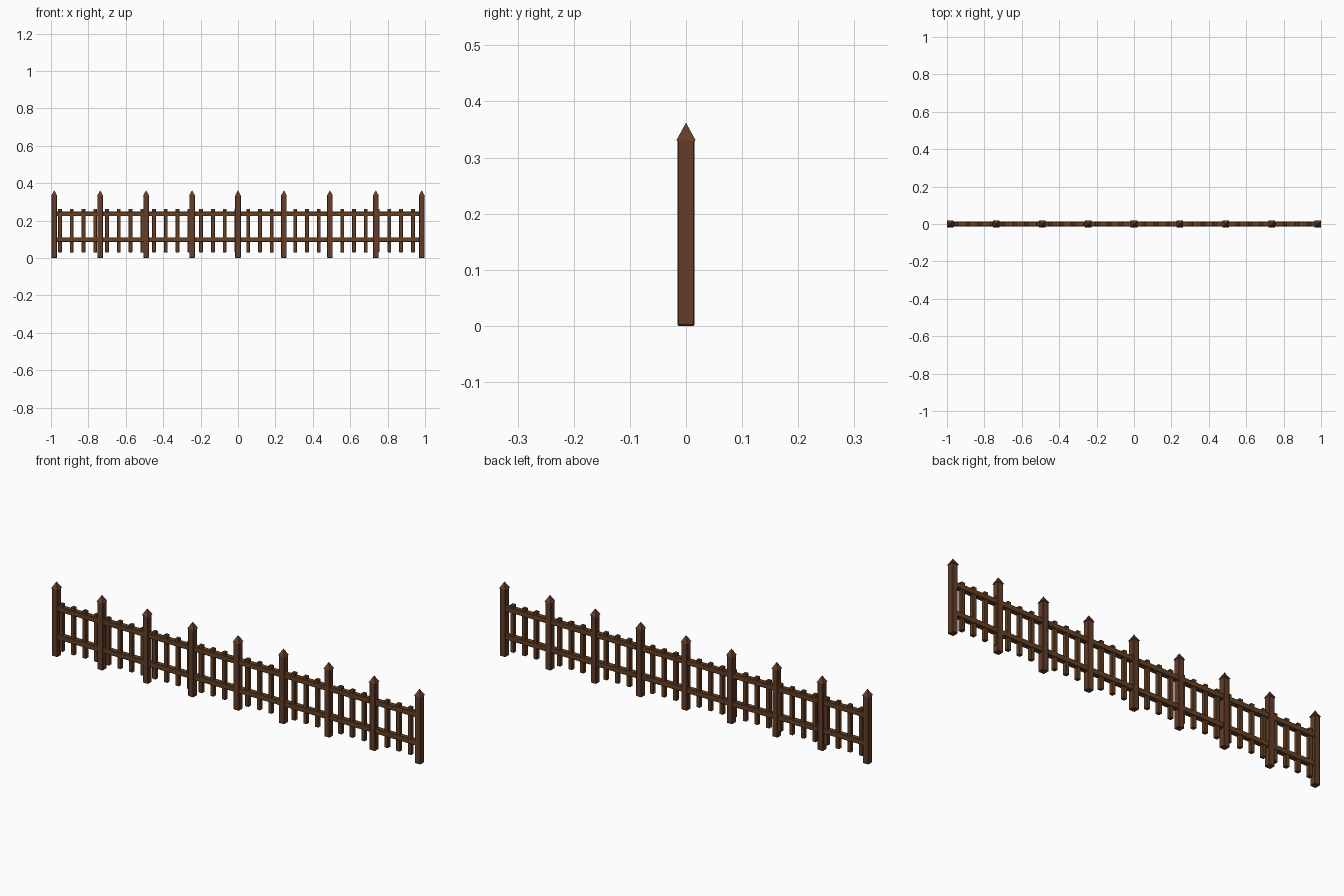
import bpy
import bmesh

cube = bpy.data.objects.get("Cube")
if cube:
    bpy.data.objects.remove(cube, do_unlink=True)


def material(name, rgb):
    m = bpy.data.materials.new(name)
    m.use_nodes = True
    m.diffuse_color = (*rgb, 1)
    m.node_tree.nodes["Principled BSDF"].inputs["Base Color"].default_value = (*rgb, 1)
    return m


POST = material("post brown", (0.125, 0.047, 0.022))
WOOD = material("rail brown", (0.133, 0.053, 0.018))


def box(name, x, z0, z1, width, depth, mat, bevel):
    """Upright or lying timber with softened edges."""
    bm = bmesh.new()
    bmesh.ops.create_cube(bm, size=1)
    for v in bm.verts:
        v.co.x *= width
        v.co.y *= depth
        v.co.z *= z1 - z0
    bmesh.ops.bevel(bm, geom=bm.edges[:], offset=bevel, segments=1, affect='EDGES')
    return finish(bm, name, (x, 0, (z0 + z1) / 2), mat)


def finish(bm, name, location, mat):
    mesh = bpy.data.meshes.new(name)
    bm.to_mesh(mesh)
    bm.free()
    mesh.materials.append(mat)
    ob = bpy.data.objects.new(name, mesh)
    ob.location = location
    bpy.context.collection.objects.link(ob)
    return ob


def cap(name, x, z0, z1, width, mat):
    """Four-sided pyramid on top of a post."""
    bm = bmesh.new()
    bmesh.ops.create_cone(bm, cap_ends=True, segments=4, radius1=width / 2 ** 0.5,
                          radius2=0, depth=z1 - z0)
    # turn the square base parallel to the axes if needed
    corner = max(bm.verts, key=lambda v: abs(v.co.x))
    if abs(corner.co.y) < 0.001:
        for v in bm.verts:
            a, b = v.co.x, v.co.y
            v.co.x, v.co.y = (a - b) / 2 ** 0.5, (a + b) / 2 ** 0.5
    return finish(bm, name, (x, 0, (z0 + z1) / 2), mat)


# Posts with pointed caps
SPAN = 0.9825
for i in range(9):
    x = -SPAN + i * SPAN / 4
    box(f"post_{i + 1}", x, 0, 0.332, 0.03, 0.03, POST, 0.002)
    cap(f"post_cap_{i + 1}", x, 0.33, 0.362, 0.035, POST)

# Long horizontal rails
for name, z in (("lower_rail", 0.098), ("upper_rail", 0.236)):
    box(name, 0, z - 0.0125, z + 0.0125, 2 * SPAN, 0.025, WOOD, 0.002)

# Thin pickets, evenly spaced along the whole run
for i in range(31):
    box(f"picket_{i + 1}", -0.952 + i * 0.0629, 0.03, 0.263, 0.02, 0.02, WOOD, 0.002)
